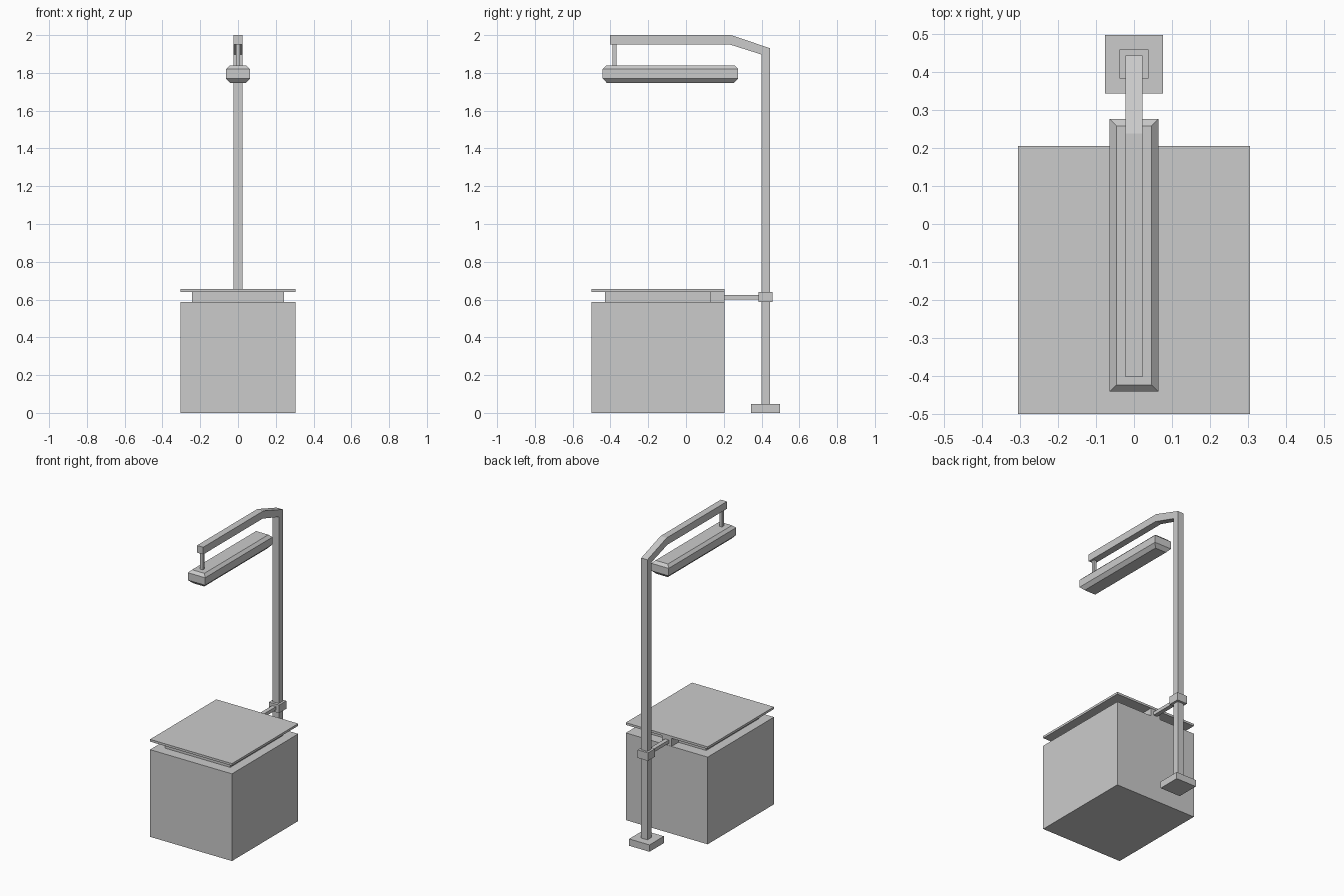
import bpy, bmesh

if "Cube" in bpy.data.objects:
    bpy.data.objects.remove(bpy.data.objects["Cube"])


def make_object(name, bm):
    bmesh.ops.recalc_face_normals(bm, faces=bm.faces)
    mesh = bpy.data.meshes.new(name)
    bm.to_mesh(mesh)
    bm.free()
    ob = bpy.data.objects.new(name, mesh)
    bpy.context.collection.objects.link(ob)
    return ob


def loft(name, sections):
    """Closed solid through rings of points."""
    bm = bmesh.new()
    rings = [[bm.verts.new(p) for p in s] for s in sections]
    n = len(rings[0])
    for a, b in zip(rings, rings[1:]):
        for i in range(n):
            j = (i + 1) % n
            bm.faces.new((a[i], a[j], b[j], b[i]))
    bm.faces.new(rings[0])
    bm.faces.new(rings[-1])
    return make_object(name, bm)


def rect(hx, y0, y1, z):
    return [(-hx, y0, z), (hx, y0, z), (hx, y1, z), (-hx, y1, z)]


def box(name, hx, y0, y1, z0, z1):
    return loft(name, [rect(hx, y0, y1, z0), rect(hx, y0, y1, z1)])


# Cabinet with raised lid
box("cabinet", 0.305, -0.5, 0.205, 0, 0.587)
box("lid_spacer", 0.243, -0.43, 0.132, 0.587, 0.641)
box("rear_tab", 0.036, 0.132, 0.203, 0.587, 0.641)
box("lid", 0.305, -0.5, 0.205, 0.641, 0.656)

# Stand foot, clamp and connecting bracket
box("stand_foot", 0.076, 0.344, 0.497, 0, 0.046)
box("clamp_collar", 0.038, 0.383, 0.459, 0.587, 0.641)
box("clamp_bracket", 0.014, 0.203, 0.383, 0.601, 0.624)

# Bent post: pole, sloped elbow and overhead arm as swept mitred sections
path = [((0.444, 0.046), (0.401, 0.046)),
        ((0.444, 1.931), (0.401, 1.897)),
        ((0.238, 2.0), (0.23, 1.951)),
        ((-0.403, 2.0), (-0.403, 1.951))]
h = 0.023
loft("bent_post", [[(-h, *o), (h, *o), (h, *i), (-h, *i)] for o, i in path])

# Hanger and chamfered lamp housing
box("lamp_hanger", 0.01, -0.388, -0.368, 1.838, 1.951)
levels = [(0.022, 1.747), (0, 1.77), (0, 1.82), (0.018, 1.838)]
loft("lamp_housing",
     [rect(0.064 - d, -0.441 + d, 0.276 - d, z) for d, z in levels])
